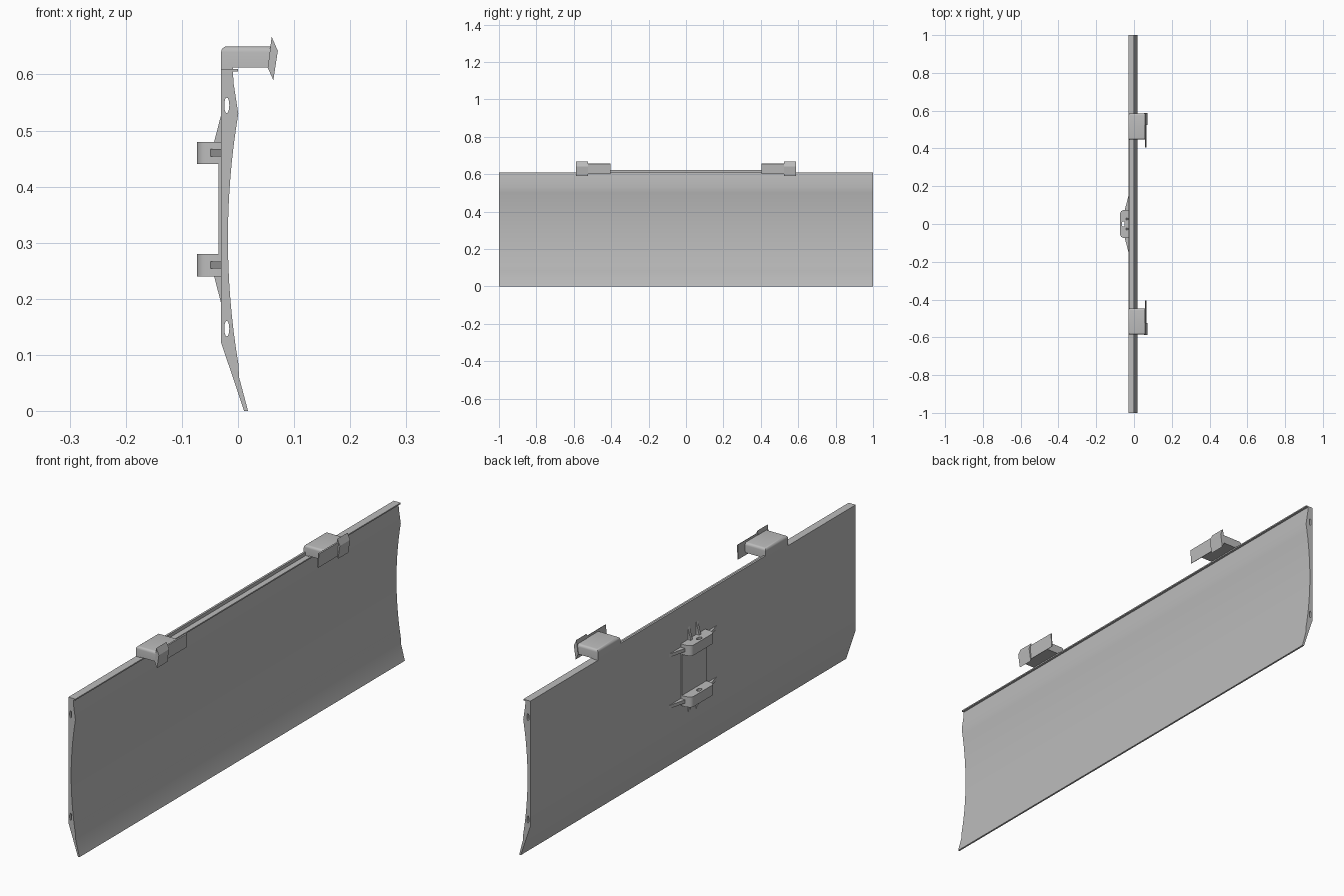
import bpy, bmesh, math
from mathutils import Vector

cube = bpy.data.objects.get("Cube")
if cube:
    bpy.data.objects.remove(cube, do_unlink=True)

steel = bpy.data.materials.new("plain_grey_steel")
steel.use_nodes = True
GREY = (0.5, 0.5, 0.5, 1)
steel.diffuse_color = GREY
steel.node_tree.nodes["Principled BSDF"].inputs["Base Color"].default_value = GREY


def prism(name, outline, axis, lo, hi, round_edges=None, radius=0.01):
    """Extrude a 2D outline along y (outline in x,z) or z (outline in x,y)."""
    def place(p, d):
        return (p[0], d, p[1]) if axis == "y" else (p[0], p[1], d)
    bm = bmesh.new()
    base = bm.faces.new([bm.verts.new(place(p, lo)) for p in outline])
    out = bmesh.ops.extrude_face_region(bm, geom=[base])
    moved = [g for g in out["geom"] if isinstance(g, bmesh.types.BMVert)]
    shift = Vector(place((0, 0), hi - lo))
    bmesh.ops.translate(bm, verts=moved, vec=shift)
    bmesh.ops.recalc_face_normals(bm, faces=bm.faces)
    if round_edges:
        edges = [e for e in bm.edges if round_edges(e)]
        bmesh.ops.bevel(bm, geom=edges, offset=radius, segments=4,
                        profile=0.5, affect="EDGES")
    mesh = bpy.data.meshes.new(name)
    bm.to_mesh(mesh)
    bm.free()
    mesh.materials.append(steel)
    obj = bpy.data.objects.new(name, mesh)
    bpy.context.collection.objects.link(obj)
    return obj


def box(name, x, y, z):
    return prism(name, [(x[0], z[0]), (x[1], z[0]), (x[1], z[1]), (x[0], z[1])],
                 "y", *y)


def oval(cx, cy, rx, ry, n=16):
    return [(cx + rx * math.cos(math.tau * i / n),
             cy + ry * math.sin(math.tau * i / n)) for i in range(n)]


def cut(obj, cutter):
    """Subtract a helper, then bake the result and drop the helper."""
    cutter.hide_render = True
    mod = obj.modifiers.new("cut", "BOOLEAN")
    mod.operation, mod.solver, mod.object = "DIFFERENCE", "EXACT", cutter
    graph = bpy.context.evaluated_depsgraph_get()
    mesh = bpy.data.meshes.new_from_object(obj.evaluated_get(graph))
    obj.modifiers.clear()
    obj.data = mesh
    bpy.data.objects.remove(cutter, do_unlink=True)


# Blade: flat back, curved working face, thin cutting edge and top lip
LOW, HIGH = 0.085, 0.53
curve = []
for i in range(17):
    t = i / 16
    curve.append((-0.018 + 0.0185 * (2 * t - 1) ** 2, LOW + (HIGH - LOW) * t))
outline = ([(-0.03, 0.61), (-0.03, 0.122), (0.011, 0), (0.018, 0), (0.002, 0.06)]
           + curve + [(-0.008, 0.585), (-0.009, 0.605), (0, 0.605), (0, 0.61)])
blade = prism("blade", outline, "y", -1, 1)
for z in (0.147, 0.545):
    cut(blade, prism("hole_cutter", oval(-0.02, z, 0.0045, 0.014), "y", -1.1, 1.1))
smooth = [blade]

# Low strip joining the two top hooks
box("top_strip", (-0.03, -0.022), (-0.45, 0.45), (0.608, 0.623))


# Top hooks with a catch and a side plate, mirrored across y
def top_edges(e):
    a, b = (v.co for v in e.verts)
    upper = min(a.z, b.z) > 0.64
    along_x = abs(a.x - b.x) > 0.05
    return upper and (along_x or max(a.x, b.x) < 0)


for side, label in ((-1, "right"), (1, "left")):
    def span(a, b):
        return sorted((side * a, side * b))
    arm = prism(label + "_hook_arm",
                [(-0.03, 0.605), (-0.009, 0.605), (-0.009, 0.612), (0.059, 0.612),
                 (0.059, 0.65), (-0.03, 0.65)],
                "y", *span(0.447, 0.585), top_edges, 0.01)
    smooth.append(arm)
    prism(label + "_hook_catch",
          [(0.06, 0.667), (0.071, 0.642), (0.063, 0.59), (0.053, 0.612)],
          "y", *span(0.525, 0.588))
    prism(label + "_hook_plate",
          [(0.061, 0.657), (0.065, 0.655), (0.061, 0.60), (0.057, 0.602)],
          "y", *span(0.405, 0.527))

# Mounting plate on the back
box("mount_plate", (-0.035, -0.029), (-0.075, 0.075), (0.27, 0.45))


# Upper and lower brackets with wings and gussets, mirrored in height
def outer_corners(e):
    a, b = (v.co for v in e.verts)
    return abs(a.z - b.z) > 0.02 and max(a.x, b.x) < -0.06


for middle, up, label in ((0.46, 1, "upper"), (0.26, -1, "lower")):
    bracket = prism(label + "_bracket",
                    [(-0.029, -0.075), (-0.029, 0.075), (-0.05, 0.075),
                     (-0.073, 0.068), (-0.073, -0.068), (-0.05, -0.075)],
                    "z", middle - 0.02, middle + 0.02, outer_corners, 0.012)
    cut(bracket, prism("pin_cutter", oval(-0.057, 0, 0.008, 0.013), "z",
                       middle - 0.05, middle + 0.05))
    smooth.append(bracket)
    for side, hand in ((-1, "right"), (1, "left")):
        prism(f"{label}_{hand}_wing",
              [(-0.029, side * 0.07), (-0.05, side * 0.07), (-0.029, side * 0.15)],
              "z", middle - 0.006, middle + 0.007)
        prism(f"{label}_{hand}_gusset",
              [(-0.029, middle + up * 0.018), (-0.043, middle + up * 0.018),
               (-0.029, middle + up * 0.072)],
              "y", side * 0.026 - 0.006, side * 0.026 + 0.006)

# Soft shading on the curved parts
bpy.ops.object.select_all(action="DESELECT")
for obj in smooth:
    obj.select_set(True)
bpy.context.view_layer.objects.active = blade
bpy.ops.object.shade_smooth_by_angle(angle=math.radians(25))
